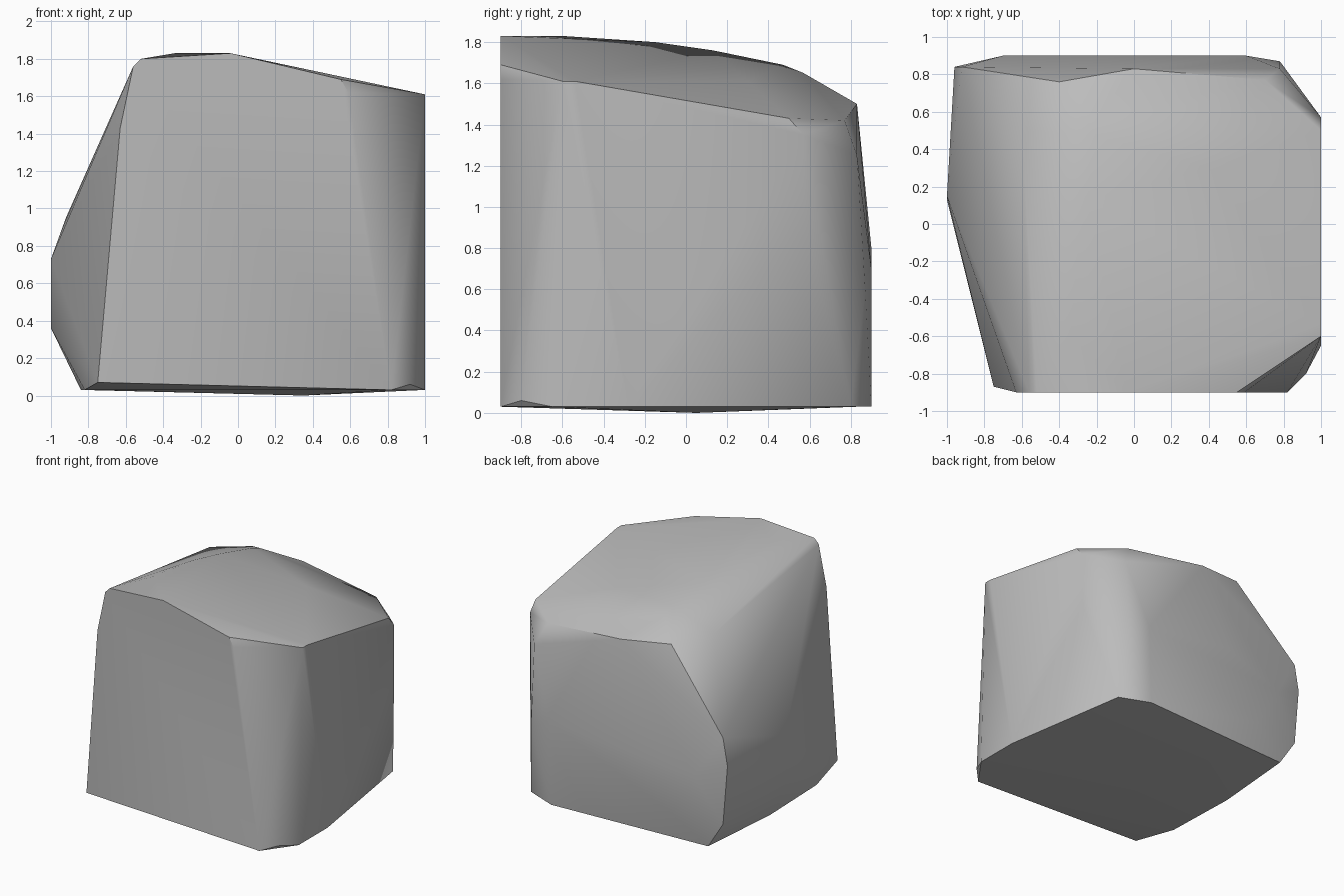
import bpy
import bmesh
import math

# Remove the default cube
default_cube = bpy.data.objects.get("Cube")
if default_cube:
    bpy.data.objects.remove(default_cube, do_unlink=True)


def make_material(name, color):
    material = bpy.data.materials.new(name)
    material.use_nodes = True
    material.diffuse_color = color
    material.node_tree.nodes["Principled BSDF"].inputs["Base Color"].default_value = color
    return material


def front_plane(x, z):
    return (x, -0.9, z)


def left_plane(y, z):
    return (1, y, z)


def ground_plane(x, y):
    return (x, y, 0.03)


def back_plane(x, z):
    return (x, 0.9, z)


# Flat front face outline (x, z)
front_outline = [(0.82, 0.03), (0.59, 1.62), (0.55, 1.69), (-0.04, 1.83),
                 (-0.52, 1.8), (-0.56, 1.76), (-0.63, 1.43)]
# Flat side face outline (y, z)
side_outline = [(-0.65, 0.03), (-0.6, 1.61), (-0.54, 1.61), (0.5, 1.43),
                (0.57, 1.35), (0.57, 0.9), (-0.28, 0.03)]
# Base outline (x, y)
base_outline = [(0.83, 0.8), (0.58, 0.9), (-0.78, 0.83), (-0.84, 0.12), (-0.82, -0.5)]
# Bulging back face (x, z)
back_outline = [(0.6, 0.7), (-0.7, 0.6), (-0.2, 0.8), (-0.5, 0.25)]
# Chipped corners, belly of the other side and rounded crown
corners = [(-0.75, -0.87, 0.07), (0.92, -0.8, 0.06), (0.35, 0.05, 0),
           (0.78, 0.87, 0.6), (0.78, 0.83, 1.25), (0.7, 0.77, 1.42),
           (0, 0.83, 1.5), (-0.4, 0.76, 1.54)]
belly = [(-1, 0.13, 0.36), (-1, 0.15, 0.73), (-0.92, 0.84, 0.95),
         (-0.96, 0.84, 0.73), (-0.92, 0.84, 0.25)]
crown = [(-0.34, -0.6, 1.83), (-0.3, -0.15, 1.8), (-0.25, 0.13, 1.76),
         (-0.2, 0.47, 1.69), (-0.2, 0.57, 1.65), (-0.6, 0.5, 1.58), (0.4, 0.3, 1.61)]

points = [front_plane(*p) for p in front_outline]
points += [left_plane(*p) for p in side_outline]
points += [ground_plane(*p) for p in base_outline]
points += [back_plane(*p) for p in back_outline]
points += corners + belly + crown

# Wrap the outlines in one convex boulder
bm = bmesh.new()
for point in points:
    bm.verts.new(point)
hull = bmesh.ops.convex_hull(bm, input=bm.verts[:])
inside = {g for g in hull["geom_interior"] if isinstance(g, bmesh.types.BMVert)}
bmesh.ops.delete(bm, geom=list(inside), context="VERTS")
bmesh.ops.dissolve_limit(bm, angle_limit=math.radians(1), verts=bm.verts[:], edges=bm.edges[:])
bmesh.ops.recalc_face_normals(bm, faces=bm.faces[:])

mesh = bpy.data.meshes.new("boulder")
bm.to_mesh(mesh)
bm.free()
mesh.materials.append(make_material("stone grey", (0.5, 0.5, 0.5, 1)))
boulder = bpy.data.objects.new("boulder", mesh)
bpy.context.collection.objects.link(boulder)

# Soft shading with crisp chipped edges
bpy.ops.object.select_all(action="DESELECT")
boulder.select_set(True)
bpy.context.view_layer.objects.active = boulder
bpy.ops.object.shade_smooth_by_angle(angle=math.radians(38))
